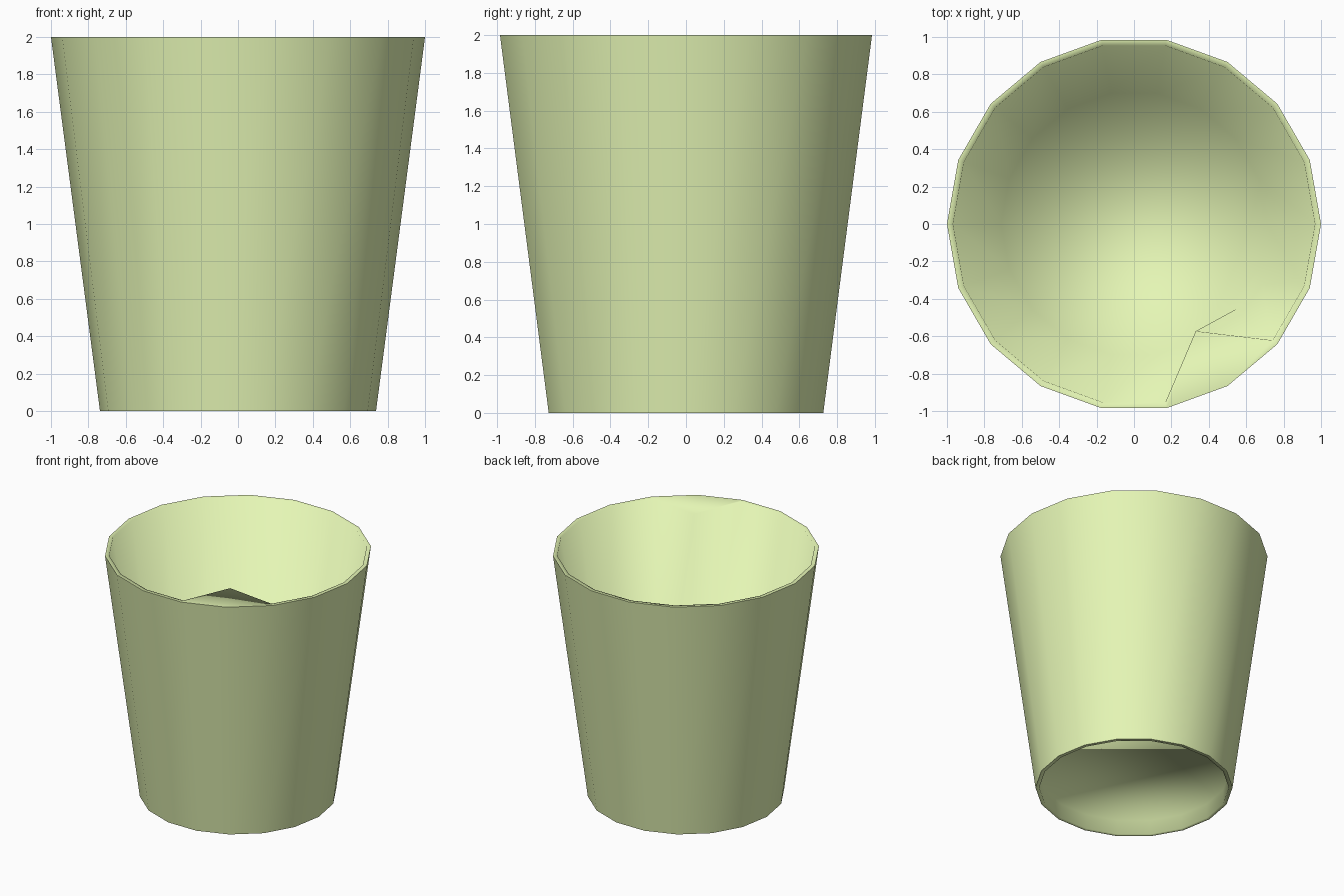
import bpy
from math import cos, sin, radians

if "Cube" in bpy.data.objects:
    bpy.data.objects.remove(bpy.data.objects["Cube"])

SIDES = 18
BASE_Z, FLOOR_Z = 0.12, 0.15
mat = bpy.data.materials.new("pale_green")
mat.diffuse_color = (0.78, 0.92, 0.46, 1)
mat.use_nodes = True
mat.node_tree.nodes["Principled BSDF"].inputs["Base Color"].default_value = mat.diffuse_color


def ring(r, z):
    return [(r * cos(radians(20 * i)), r * sin(radians(20 * i)), z) for i in range(SIDES)]


def bridge(a, b, tri=False):
    # faces between ring number a and ring number b
    out = []
    for i in range(SIDES):
        j = (i + 1) % SIDES
        p, q, r, s = a * SIDES + i, a * SIDES + j, b * SIDES + j, b * SIDES + i
        out += [(p, q, r), (p, r, s)] if tri else [(p, q, r, s)]
    return out


def make(name, verts, faces):
    me = bpy.data.meshes.new(name)
    me.from_pydata(verts, [], faces)
    me.polygons.foreach_set("use_smooth", [True] * len(me.polygons))
    me.materials.append(mat)
    ob = bpy.data.objects.new(name, me)
    bpy.context.collection.objects.link(ob)
    return ob


# Outer tapered wall
make("outer_wall", ring(0.738, 0) + ring(1.0, 2), bridge(0, 1))

# Foot rim, short inner lip and recessed underside
make("recessed_base", ring(0.738, 0) + ring(0.71, 0) + ring(0.71, BASE_Z),
     bridge(1, 0) + bridge(2, 1) + [tuple(reversed(range(2 * SIDES, 3 * SIDES)))])

# Top rim, inner wall and floor; one inner rim corner is pulled inward as a pouring fold
inner_top = ring(0.968, 2)
inner_top[15] = (0.33, -0.573, 2)
make("inner_lining", ring(1.0, 2) + inner_top + ring(0.71, FLOOR_Z),
     bridge(0, 1) + bridge(1, 2, True) + [tuple(range(2 * SIDES, 3 * SIDES))])
